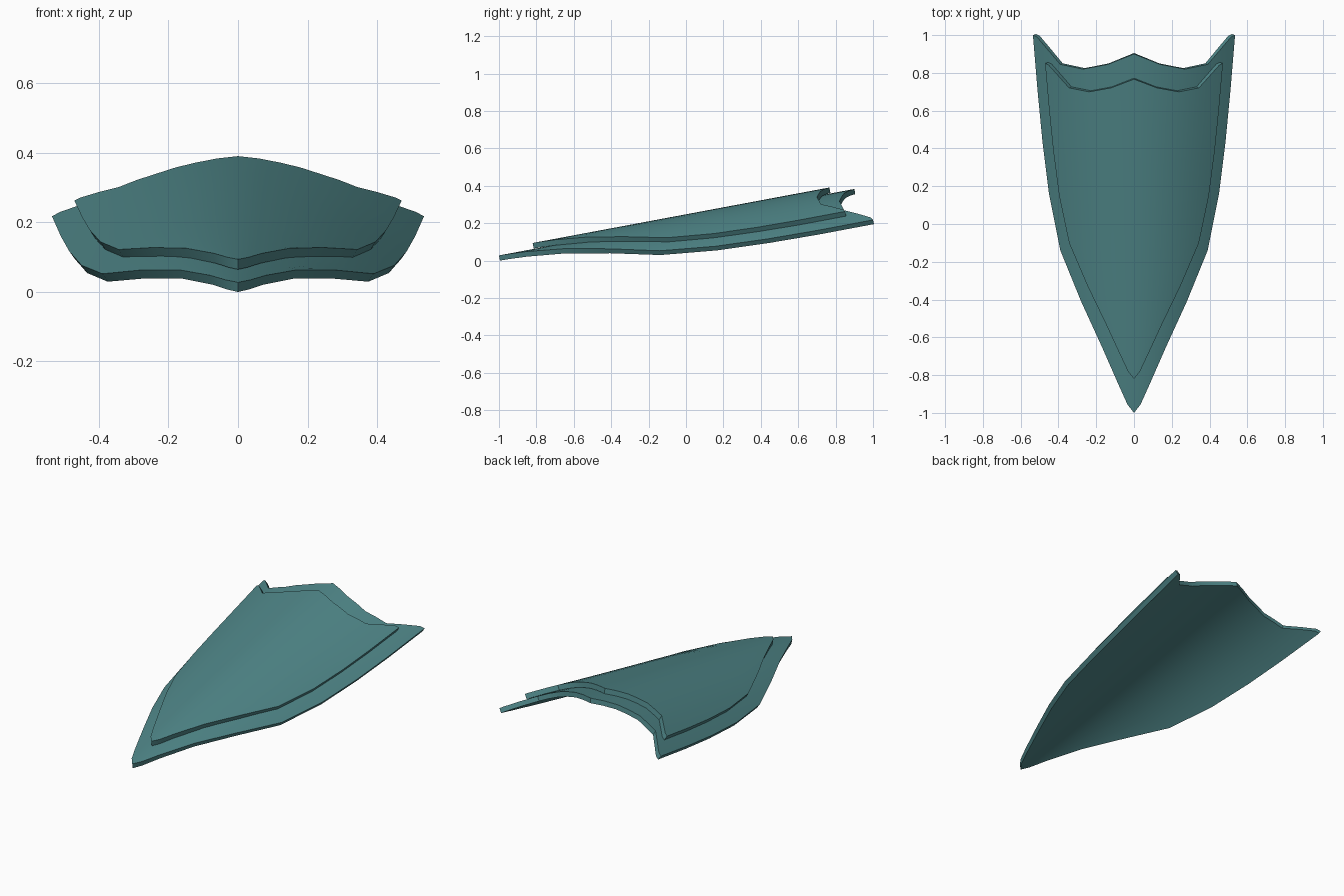
import bpy, bmesh, math

if "Cube" in bpy.data.objects:
    bpy.data.objects.remove(bpy.data.objects["Cube"])

teal = bpy.data.materials.new("teal")
teal.diffuse_color = (0.078, 0.238, 0.246, 1)
teal.use_nodes = True
teal.node_tree.nodes["Principled BSDF"].inputs["Base Color"].default_value = teal.diffuse_color

# right-hand edge seen from the top, front tip to back horn
SIDE = [(0, -1), (0.035, -0.955), (0.08, -0.855), (0.17, -0.65), (0.28, -0.41),
        (0.39, -0.14), (0.45, 0.16), (0.485, 0.44), (0.51, 0.70), (0.535, 1.0)]
# back edge: fraction of half width, y
BACK = [(0, 0.90), (0.26, 0.845), (0.505, 0.82), (0.73, 0.845), (0.96, 0.99), (1, 1.0)]


def back_y(u):
    for (u0, y0), (u1, y1) in zip(BACK, BACK[1:]):
        if u <= u1 + 1e-6:
            return y0 + (y1 - y0) * (u - u0) / (u1 - u0)


def shell(name, sx, sy, y_tip, z_tip, drop, thickness):
    """Arched, tilted shield plate, given by its upper surface and thickened downwards."""
    half = [0, 0.13, 0.26, 0.38, 0.505, 0.62, 0.73, 0.85, 0.96, 1]
    cols = [-u for u in half[:0:-1]] + half
    bm = bmesh.new()
    rows = []
    for ex, ey in SIDE:
        row = []
        for u in cols:
            x = u * ex
            y = -1 + (ey + 1) * (back_y(abs(u)) + 1) / 2
            arch = (0.863 - 0.22 * y) * x * x * drop
            z = z_tip + 0.187 * sy * (y + 1) - arch
            row.append(bm.verts.new((x * sx, y_tip + (y + 1) * sy, z)))
        rows.append(row)
    for a, b in zip(rows, rows[1:]):
        for i in range(len(cols) - 1):
            bm.faces.new((a[i], a[i + 1], b[i + 1], b[i]))
    bmesh.ops.remove_doubles(bm, verts=bm.verts, dist=0.0005)
    me = bpy.data.meshes.new(name)
    bm.to_mesh(me)
    bm.free()
    me.materials.append(teal)
    ob = bpy.data.objects.new(name, me)
    bpy.context.collection.objects.link(ob)
    mod = ob.modifiers.new("thickness", 'SOLIDIFY')
    mod.thickness = thickness
    mod.offset = -1
    bpy.ops.object.select_all(action='DESELECT')
    ob.select_set(True)
    bpy.context.view_layer.objects.active = ob
    bpy.ops.object.modifier_apply(modifier=mod.name)
    bpy.ops.object.shade_smooth_by_angle(angle=math.radians(30))
    return ob


# lower plate and the smaller raised plate on top of it
shell("base_plate", 1, 1, -1, 0.0275, 1, 0.028)
shell("raised_plate", 0.88, 0.835, -0.82, 0.094, 0.78, 0.03)
